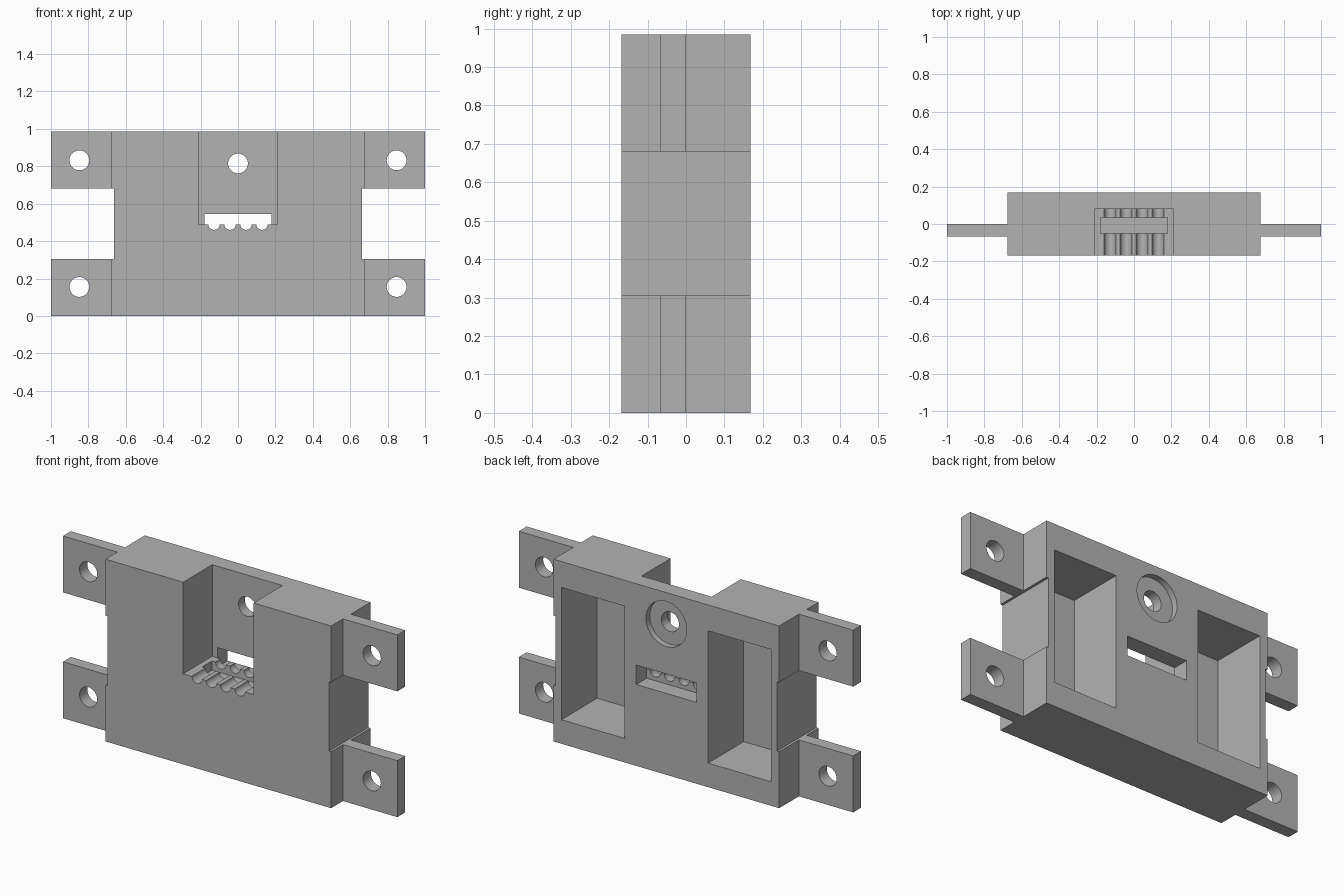
import bpy
import bmesh
from mathutils import Matrix, Vector

cube = bpy.data.objects.get("Cube")
if cube:
    bpy.data.objects.remove(cube, do_unlink=True)

grey = bpy.data.materials.new("plain grey")
grey.use_nodes = True
grey.diffuse_color = (0.45, 0.45, 0.45, 1)
grey.node_tree.nodes["Principled BSDF"].inputs["Base Color"].default_value = grey.diffuse_color


def add_object(name, bm):
    mesh = bpy.data.meshes.new(name)
    bmesh.ops.recalc_face_normals(bm, faces=bm.faces[:])
    bm.to_mesh(mesh)
    bm.free()
    mesh.materials.append(grey)
    obj = bpy.data.objects.new(name, mesh)
    bpy.context.collection.objects.link(obj)
    return obj


def box(name, xs, ys, zs):
    bm = bmesh.new()
    bmesh.ops.create_cube(bm, size=1)
    for v in bm.verts:
        v.co = Vector((xs[v.co.x > 0], ys[v.co.y > 0], zs[v.co.z > 0]))
    return add_object(name, bm)


def rod(name, x, z, radius, ys, sides=40):
    """Cylinder running front to back."""
    bm = bmesh.new()
    place = Matrix.Translation((x, sum(ys) / 2, z)) @ Matrix.Rotation(1.5707963, 4, "X")
    bmesh.ops.create_cone(bm, cap_ends=True, segments=sides, radius1=radius,
                          radius2=radius, depth=ys[1] - ys[0], matrix=place)
    return add_object(name, bm)


def cut(target, cutter):
    cutter.hide_render = True
    mod = target.modifiers.new("cut", "BOOLEAN")
    mod.operation = "DIFFERENCE"
    mod.solver = "EXACT"
    mod.object = cutter
    bpy.context.view_layer.objects.active = target
    bpy.ops.object.modifier_apply(modifier=mod.name)
    bpy.data.objects.remove(cutter, do_unlink=True)


def smooth(obj):
    bpy.ops.object.select_all(action="DESELECT")
    obj.select_set(True)
    bpy.context.view_layer.objects.active = obj
    bpy.ops.object.shade_smooth_by_angle(angle=0.5)


HALF, DEPTH, TOP = 0.675, 0.168, 0.985
LOW, HIGH = 0.305, 0.68
HOLE = 0.053

body = box("housing_body", (-HALF, HALF), (-DEPTH, DEPTH), (0, TOP))

# Open front recess, wire slot through the back wall, and floor pocket
cut(body, box("front_recess", (-0.21, 0.21), (-0.3, 0.08), (0.49, 1.2)))
cut(body, box("back_slot", (-0.18, 0.18), (0.079, 0.3), (0.44, 0.545)))
cut(body, box("floor_pocket", (-0.18, 0.18), (-0.05, 0.035), (0.44, 0.6)))

# Four wire grooves across the recess floor
for i in range(4):
    cut(body, rod("wire_groove", (i - 1.5) * 0.0855, 0.491, 0.031, (-0.3, 0.12), 32))

# Screw hole with a round counterbore at the back
cut(body, rod("screw_hole", 0, 0.815, HOLE, (-0.1, 0.3)))
cut(body, rod("counterbore", 0, 0.815, 0.122, (0.135, 0.3), 48))

# Deep back pockets and shallow side notches
for side in (-1, 1):
    cut(body, box("back_pocket", sorted((side * 0.25, side * 0.627)),
                  (-0.136, 0.3), (0.13, 0.845)))
    cut(body, box("side_notch", sorted((side * 0.662, side * 0.9)),
                  (-0.3, 0.3), (LOW, HIGH)))
smooth(body)

# Mounting ears with screw holes
for side, side_name in ((-1, "right"), (1, "left")):
    for level, zs, hole_z in (("lower", (0, LOW), 0.155), ("upper", (HIGH, TOP), 0.832)):
        ear = box(f"{level}_{side_name}_ear", sorted((side * HALF, side)), (-0.067, 0), zs)
        cut(ear, rod("ear_hole", side * 0.848, hole_z, HOLE, (-0.2, 0.2)))
        smooth(ear)
